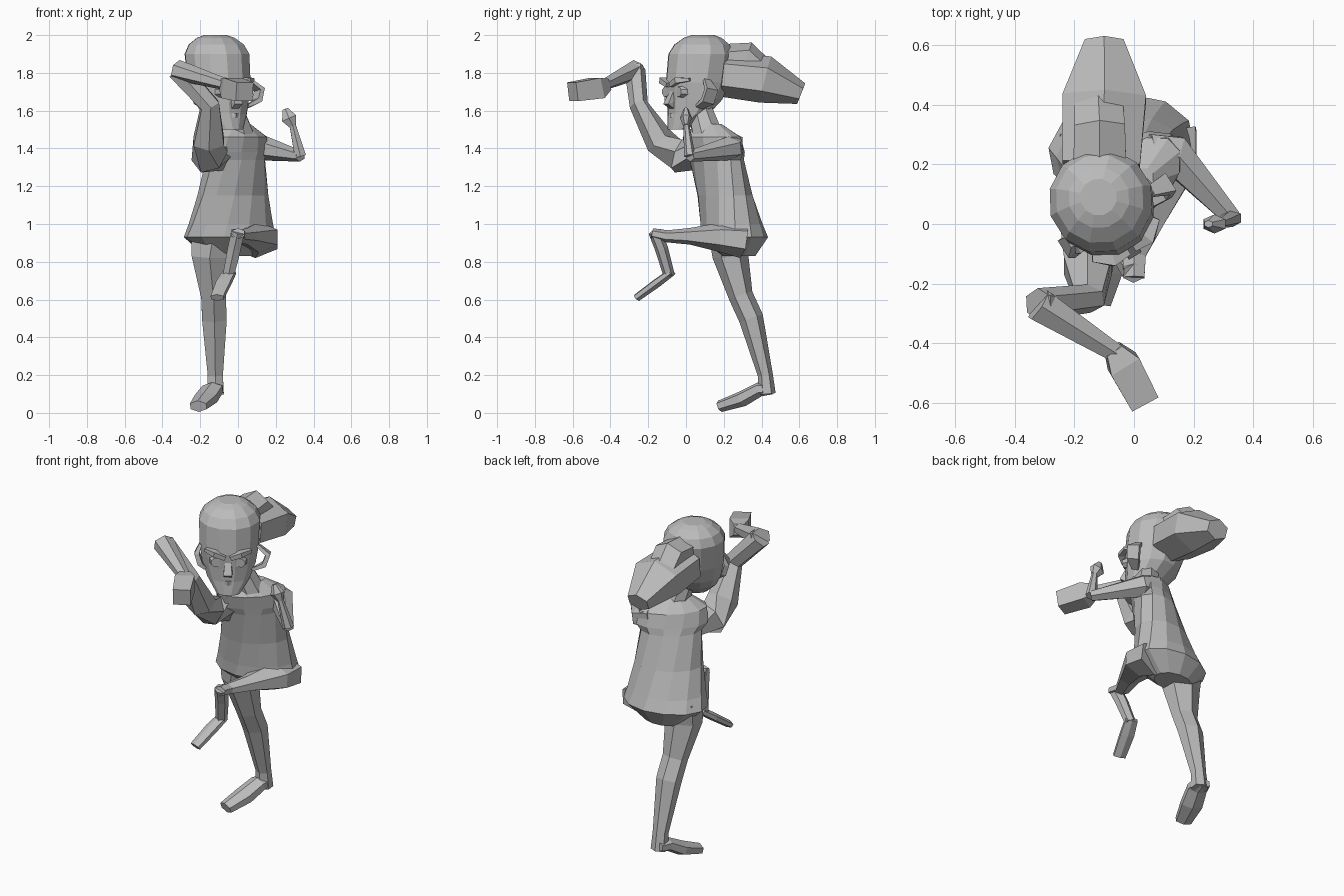
import bpy, bmesh, math
from mathutils import Matrix, Vector

cube = bpy.data.objects.get("Cube")
if cube:
    bpy.data.objects.remove(cube)

grey = bpy.data.materials.new("plain grey")
grey.use_nodes = True
tone = (.5, .5, .5, 1)
grey.diffuse_color = tone
grey.node_tree.nodes["Principled BSDF"].inputs["Base Color"].default_value = tone

UP = Vector((0, 0, 1))
FORWARD = Vector((0, -1, 0))


def polygon(centre, across, along, width, height, sides):
    """Regular polygon fitted to the given half width and half height."""
    angles = [math.tau * (i + .5) / sides for i in range(sides)]
    widest = max(math.cos(a) for a in angles)
    tallest = max(math.sin(a) for a in angles)
    return [centre + across * (width * math.cos(a) / widest)
            + along * (height * math.sin(a) / tallest) for a in angles]


def loft(name, sections):
    """Skin a list of equal polygons and close both ends."""
    bm = bmesh.new()
    rows = [[bm.verts.new(point) for point in section] for section in sections]
    for lower, upper in zip(rows, rows[1:]):
        for i in range(len(lower)):
            bm.faces.new((lower[i - 1], lower[i], upper[i], upper[i - 1]))
    bm.faces.new(rows[0])
    bm.faces.new(rows[-1])
    bmesh.ops.recalc_face_normals(bm, faces=bm.faces)
    mesh = bpy.data.meshes.new(name)
    bm.to_mesh(mesh)
    bm.free()
    mesh.materials.append(grey)
    bpy.context.collection.objects.link(bpy.data.objects.new(name, mesh))


def limb(name, joints, flatness=1, reference=UP, sides=6):
    """Bent tapering tube through joints given as x, y, z, radius."""
    points = [Vector(joint[:3]) for joint in joints]
    steps = [(b - a).normalized() for a, b in zip(points, points[1:])]
    tangents = [(a + b).normalized() for a, b in zip(steps[:1] + steps, steps + steps[-1:])]
    sections = []
    for point, tangent, joint in zip(points, tangents, joints):
        across = tangent.cross(reference).normalized()
        radius = joint[3]
        sections.append(polygon(point, across, across.cross(tangent),
                                radius, radius * flatness, sides))
    loft(name, sections)


def turned(degrees):
    """Across and ahead directions of a body part turned to its left."""
    turn = Matrix.Rotation(math.radians(degrees), 3, "Z")
    return turn @ Vector((1, 0, 0)), turn @ FORWARD


# Head: round skull whose jaw slides forward as it narrows to the chin
ACROSS, AHEAD = turned(32)
SKULL = Vector((-.1, .06, 0))
BROW_HEIGHT = 1.75
skull_sections = []
for z, width in ((1.5, .065), (1.58, .12), (1.66, .15), (BROW_HEIGHT, .165),
                 (1.9, .17), (1.95, .145), (1.985, .1), (2, .06)):
    jaw = max(0, BROW_HEIGHT - z) * 4
    crown = max(0, z - BROW_HEIGHT) / 7
    centre = SKULL + UP * z + AHEAD * (jaw * jaw / 8 - crown)
    depth = width * (1 - jaw * jaw * .35)
    skull_sections.append(polygon(centre, ACROSS, AHEAD, width, depth, 12))
loft("head", skull_sections)
limb("neck", [(.01, .12, 1.45, .08), (-.04, .07, 1.62, .06)], reference=FORWARD, sides=8)

# Dress: the trunk leans forward and twists from the hips to the shoulders
HEM, COLLAR = .83, 1.53
hem_centre, collar_centre = Vector((-.05, .28, HEM)), Vector((0, .12, COLLAR))
dress_sections = []
for z, width in ((HEM, .12), (.93, .24), (1, .22), (1.15, .19),
                 (1.34, .17), (1.38, .2), (1.46, .19), (COLLAR, .08)):
    rise = (z - HEM) / (COLLAR - HEM)
    across, ahead = turned(5 + 42 * rise)
    centre = hem_centre.lerp(collar_centre, rise)
    depth = width * (.7 if z < 1.35 else .58)
    dress_sections.append(polygon(centre, across, ahead, width, depth, 12))
loft("dress", dress_sections)


def face_limb(name, joints, flatness, reference=UP, sides=4):
    """Limb whose joints are measured across, ahead and up on the head."""
    placed = []
    for across, ahead, z, radius in joints:
        point = SKULL + ACROSS * across + AHEAD * ahead + UP * z
        placed.append((*point, radius))
    limb(name, placed, flatness, reference, sides)


# Paired face features; the left ear stands out further than the right
for label, side, reach in (("left", 1, .22), ("right", -1, .18)):
    eye = side * .065
    face_limb(label + "_eye", [(eye, .11, 1.7, .045), (eye, .16, 1.7, .03)], .85, sides=8)
    face_limb(label + "_brow", [(side * .015, .165, 1.735, .02), (side * .07, .165, 1.76, .025),
                                (side * .125, .125, 1.765, .015)], .6)
    face_limb(label + "_ear", [(side * .13, .07, 1.62, .02), (side * reach * .9, .06, 1.65, .035),
                               (side * reach, .05, 1.71, .035), (side * .16, .04, 1.76, .02)],
              .4, ACROSS)
face_limb("nose", [(0, .14, 1.72, .015), (0, .18, 1.64, .025), (0, .14, 1.615, .02)], .7, AHEAD)
face_limb("mouth", [(-.05, .12, 1.575, .02), (0, .15, 1.575, .02), (.05, .12, 1.575, .02)], .6)

# Hair tied at the back
limb("hair_bun", [(-.115, .15, 1.86, .09), (-.115, .32, 1.88, .085), (-.12, .42, 1.78, .08)])
limb("ponytail", [(-.11, .2, 1.79, .13), (-.1, .42, 1.765, .14), (-.1, .61, 1.69, .065)], .9)

# Raised right arm crossing in front of the face
elbow = (-.15, -.25, 1.63, .05)
wrist_bend = (-.32, -.27, 1.815, .055)
limb("right_upper_arm", [(-.1, .06, 1.36, .075), (-.15, -.04, 1.36, .09),
                         (-.155, -.14, 1.44, .08), elbow, wrist_bend], reference=FORWARD)
limb("right_forearm", [wrist_bend, (-.05, -.44, 1.735, .03)])
limb("right_fist", [(-.07, -.42, 1.74, .03), (-.035, -.47, 1.72, .055),
                    (.035, -.6, 1.7, .05)], sides=4)

# Bent left arm with a small raised hand
elbow = (.33, .02, 1.36, .03)
limb("left_upper_arm", [(.06, .22, 1.42, .08), (.14, .23, 1.4, .065), elbow])
limb("left_forearm", [elbow, (.285, 0, 1.54, .015)], reference=FORWARD)
limb("left_hand", [(.29, 0, 1.52, .02), (.27, 0, 1.56, .04), (.25, 0, 1.61, .015)],
     .8, FORWARD)

# Standing right leg on tiptoe
limb("right_leg", [(-.13, .24, .95, .12), (-.15, .235, .83, .095), (-.13, .29, .62, .065),
                   (-.125, .345, .5, .065), (-.12, .42, .2, .04), (-.12, .43, .1, .045)],
     reference=FORWARD)
limb("right_foot", [(-.12, .455, .13, .045), (-.135, .39, .125, .055), (-.17, .3, .075, .06),
                    (-.21, .18, .035, .045)], .7)

# Lifted left leg
limb("left_thigh", [(.09, .3, .915, .12), (.11, .19, .93, .1), (.05, .02, .935, .055),
                    (0, -.1, .935, .04), (0, -.18, .95, .035)], .8)
limb("left_shin", [(0, -.165, .96, .035), (-.02, -.13, .87, .035), (-.05, -.09, .73, .03)],
     reference=FORWARD)
limb("left_foot", [(-.045, -.075, .745, .035), (-.075, -.15, .69, .04), (-.11, -.26, .61, .035)],
     .6)
